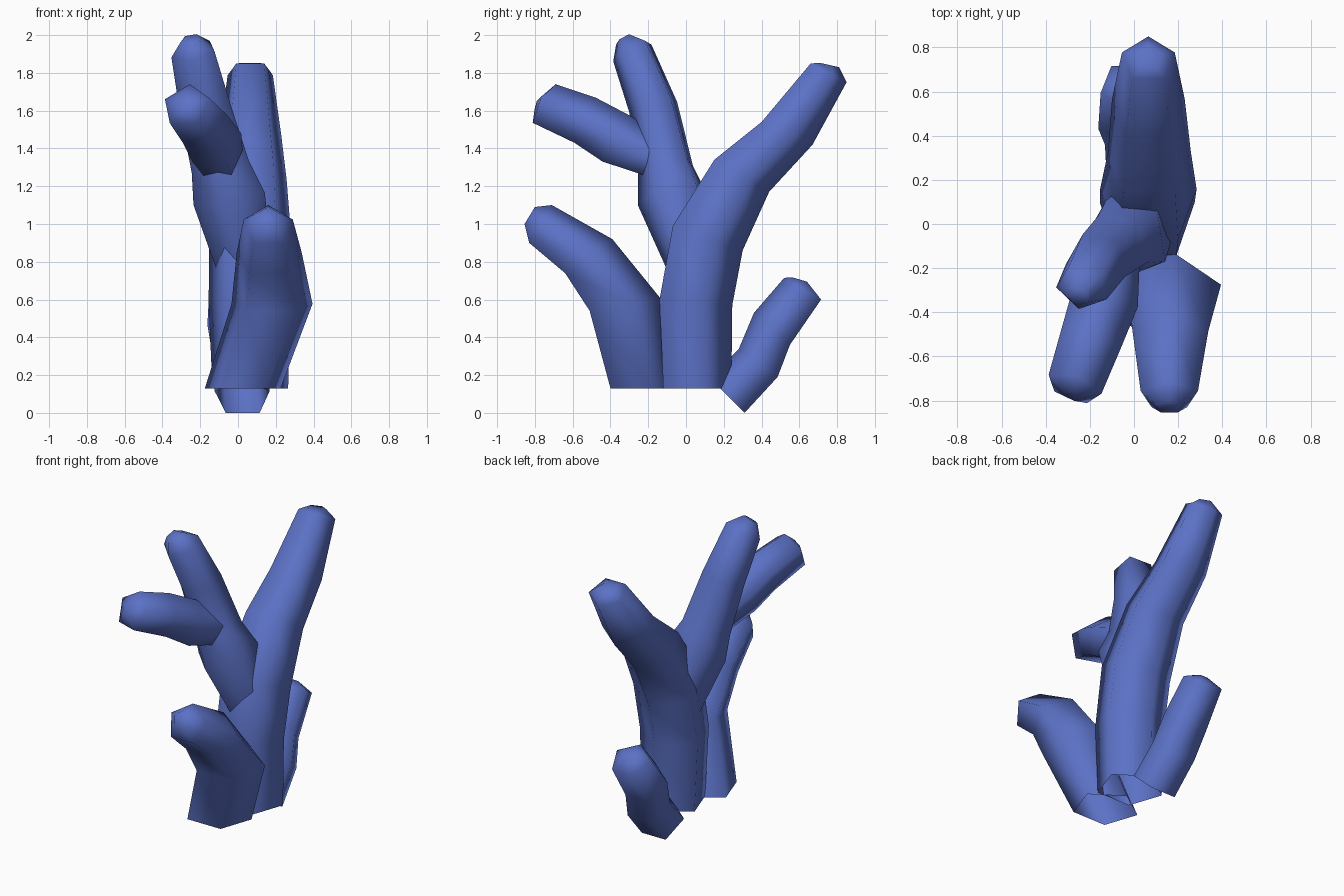
import bpy, bmesh, math
from mathutils import Vector

SIDES = 5
WIDEN = 1.06

blue = bpy.data.materials.new("coral blue")
blue.diffuse_color = (0.105, 0.165, 0.56, 1)


def branch(name, rings, lean=False):
    """Five-sided tapering tube, open at the foot. Each ring is (x, y, z of its
    corner, x, y, z of the flat side opposite). With lean, rings follow the path."""
    span = 1 + math.cos(math.pi / SIDES)
    frames = []
    for r in rings:
        p, q = Vector(r[:3]), Vector(r[3:])
        u = (p - q) / span
        frames.append((p - u, u))
    bm = bmesh.new()
    loops = []
    for i, (c, u) in enumerate(frames):
        side = Vector((1, 0, 0))
        if lean:
            t = frames[min(i + 1, len(frames) - 1)][0] - frames[max(i - 1, 0)][0]
            side = u.cross(t).normalized()
        side = side * u.length * WIDEN
        angles = [2 * math.pi * k / SIDES for k in range(SIDES)]
        loops.append([bm.verts.new(c + u * math.cos(a) + side * math.sin(a)) for a in angles])
    for a, b in zip(loops, loops[1:]):
        for k in range(SIDES):
            n = (k + 1) % SIDES
            bm.faces.new((a[k], a[n], b[n], b[k]))
    bm.faces.new(loops[-1])
    bmesh.ops.recalc_face_normals(bm, faces=bm.faces)
    mesh = bpy.data.meshes.new(name)
    bm.to_mesh(mesh)
    bm.free()
    mesh.materials.append(blue)
    ob = bpy.data.objects.new(name, mesh)
    bpy.context.collection.objects.link(ob)
    bpy.ops.object.select_all(action='DESELECT')
    ob.select_set(True)
    bpy.context.view_layer.objects.active = ob
    bpy.ops.object.shade_smooth_by_angle(angle=math.radians(80))


# Main stem, curving to the back
branch("main_stem", [
    (0.065, 0.24, 0.13, 0.065, -0.12, 0.13),
    (0.06, 0.245, 0.57, 0.06, -0.14, 0.60),
    (0.065, 0.30, 0.86, 0.065, -0.07, 0.99),
    (0.07, 0.44, 1.17, 0.07, 0.15, 1.34),
    (0.065, 0.67, 1.42, 0.065, 0.40, 1.54),
    (0.065, 0.85, 1.75, 0.065, 0.66, 1.85),
    (0.065, 0.81, 1.83, 0.065, 0.71, 1.853)])

# Low branch, curving to the front
branch("front_branch", [
    (0.025, -0.04, 0.13, 0.025, -0.40, 0.13),
    (0.18, -0.13, 0.60, 0.18, -0.51, 0.54),
    (0.165, -0.39, 0.92, 0.165, -0.64, 0.74),
    (0.16, -0.71, 1.10, 0.16, -0.83, 0.90),
    (0.16, -0.80, 1.09, 0.16, -0.855, 1.00)])

# Small branch at the back of the base
branch("back_branch", [
    (0.02, 0.127, 0.185, 0.025, 0.31, 0.0),
    (0.01, 0.28, 0.34, 0.01, 0.485, 0.19),
    (-0.02, 0.36, 0.53, -0.02, 0.55, 0.36),
    (-0.025, 0.52, 0.715, -0.025, 0.715, 0.60),
    (-0.025, 0.565, 0.717, -0.025, 0.64, 0.695)])

# Tall branch leaving the stem halfway up
branch("upper_branch", [
    (0.04, -0.07, 0.69, 0.07, 0.18, 0.74),
    (-0.07, -0.255, 1.10, -0.01, 0.08, 1.19),
    (-0.11, -0.255, 1.29, -0.07, 0.02, 1.33),
    (-0.19, -0.30, 1.59, -0.15, -0.065, 1.66),
    (-0.25, -0.385, 1.86, -0.22, -0.20, 1.96),
    (-0.26, -0.37, 1.95, -0.25, -0.295, 2.00)], lean=True)

# Side twig on the tall branch
branch("side_twig", [
    (-0.08, -0.06, 1.43, -0.10, -0.15, 1.24),
    (-0.12, -0.29, 1.57, -0.15, -0.42, 1.33),
    (-0.18, -0.48, 1.67, -0.21, -0.56, 1.43),
    (-0.255, -0.69, 1.74, -0.287, -0.785, 1.535),
    (-0.28, -0.76, 1.68, -0.295, -0.79, 1.61)], lean=True)
